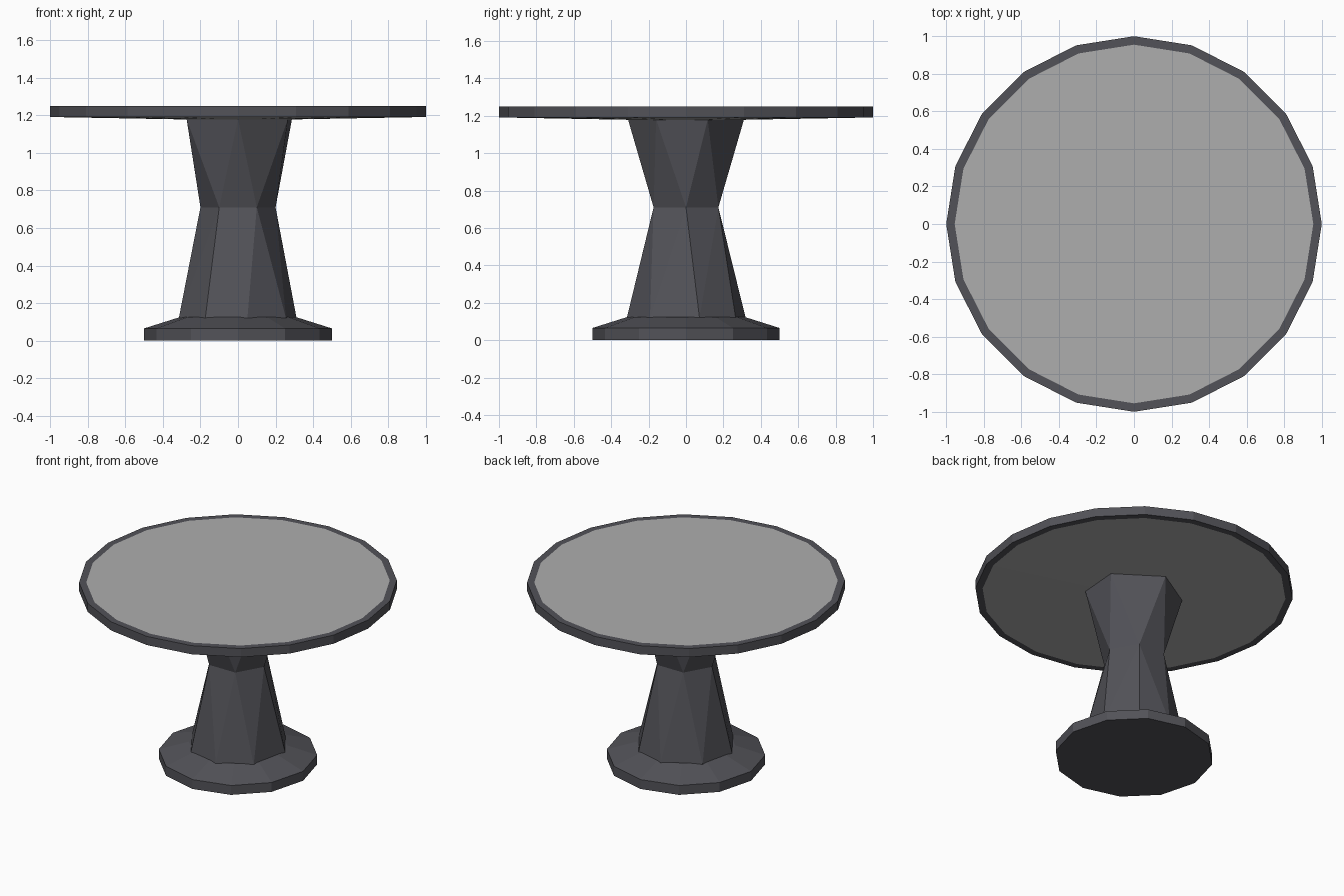
import bpy, bmesh, math

if "Cube" in bpy.data.objects:
    bpy.data.objects.remove(bpy.data.objects["Cube"])


def material(name, col):
    m = bpy.data.materials.new(name)
    m.diffuse_color = (*col, 1)
    m.use_nodes = True
    m.node_tree.nodes["Principled BSDF"].inputs["Base Color"].default_value = m.diffuse_color
    return m


dark = material("charcoal", (0.085, 0.085, 0.098))
light = material("light grey", (0.42, 0.42, 0.42))


def finish(name, bm, mats):
    bmesh.ops.recalc_face_normals(bm, faces=bm.faces[:])
    me = bpy.data.meshes.new(name)
    bm.to_mesh(me)
    bm.free()
    for m in mats:
        me.materials.append(m)
    ob = bpy.data.objects.new(name, me)
    bpy.context.collection.objects.link(ob)
    return ob


def ring(bm, r, z, degrees):
    return [bm.verts.new((r * math.cos(math.radians(a)),
                          r * math.sin(math.radians(a)), z)) for a in degrees]


def lathe(name, profile, sides, mats, light_radius=0):
    """Closed low-poly turned shape; caps inside light_radius use slot 1."""
    bm = bmesh.new()
    angles = [i * 360 / sides for i in range(sides)]
    rings = [ring(bm, r, z, angles) for r, z in profile]
    for a, b in zip(rings, rings[1:]):
        for i in range(sides):
            j = (i + 1) % sides
            bm.faces.new((a[i], a[j], b[j], b[i]))
    bm.faces.new(rings[0])
    bm.faces.new(rings[-1])
    for f in bm.faces:
        if max(v.co.xy.length for v in f.verts) < light_radius:
            f.material_index = 1
    return finish(name, bm, mats)


# Round top: dark rim with a light panel above and below
lathe("table_top",
      [(0.3, 1.178), (0.955, 1.19), (1.0, 1.19), (1.0, 1.25), (0.955, 1.25)],
      20, [dark, light], 0.96)

# Foot plate with bevelled upper side
lathe("base", [(0.5, 0), (0.5, 0.065), (0.31, 0.125)], 12, [dark])


def faceted_section(name, lower, upper):
    """Faceted skin between two rings with different side counts."""
    bm = bmesh.new()
    ring(bm, *lower)
    ring(bm, *upper)
    bmesh.ops.convex_hull(bm, input=bm.verts[:])
    bmesh.ops.recalc_face_normals(bm, faces=bm.faces[:])
    caps = [f for f in bm.faces if abs(f.normal.z) > 0.99]
    bmesh.ops.delete(bm, geom=caps, context='FACES_ONLY')
    return finish(name, bm, [dark])


# Pinched pedestal: eight-sided foot, six-sided waist, six-sided head
waist = (0.2, 0.71, range(0, 360, 60))
faceted_section("lower_pedestal",
                (0.32, 0.12, (13, 56, 95, 144, 190, 237, 279, 323)), waist)
faceted_section("upper_pedestal", waist,
                (0.31, 1.18, (22, 90, 152, 208, 270, 329)))
